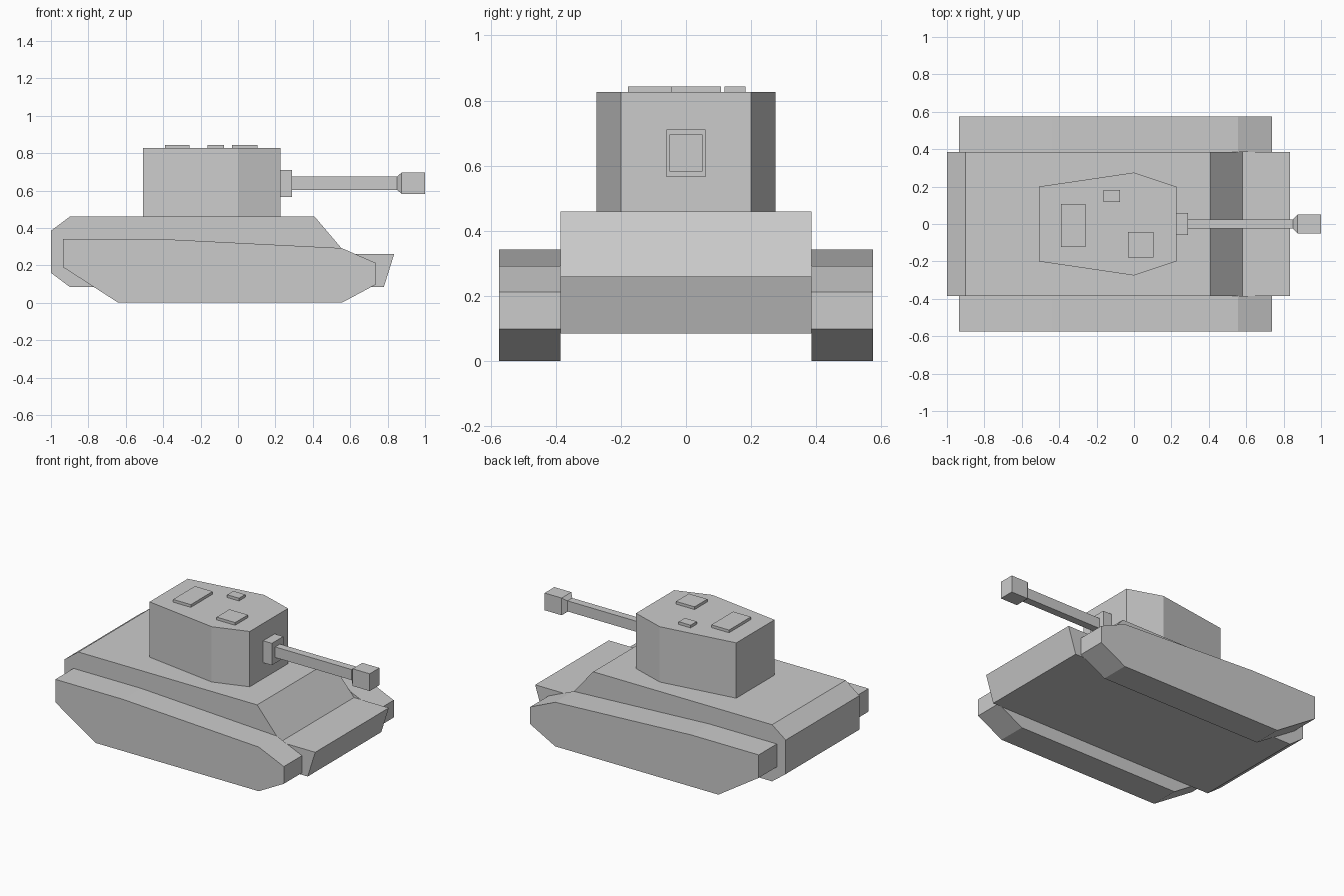
import bpy, bmesh
from mathutils import Vector

if "Cube" in bpy.data.objects:
    bpy.data.objects.remove(bpy.data.objects["Cube"])


def loft(name, rings):
    """Closed solid through successive rings of equal point count."""
    bm = bmesh.new()
    loops = [[bm.verts.new(p) for p in ring] for ring in rings]
    n = len(loops[0])
    for a, b in zip(loops, loops[1:]):
        for i in range(n):
            j = (i + 1) % n
            bm.faces.new((a[i], a[j], b[j], b[i]))
    bm.faces.new(loops[0])
    bm.faces.new(loops[-1])
    bmesh.ops.recalc_face_normals(bm, faces=bm.faces[:])
    mesh = bpy.data.meshes.new(name)
    bm.to_mesh(mesh)
    bm.free()
    obj = bpy.data.objects.new(name, mesh)
    bpy.context.collection.objects.link(obj)
    return obj


def side_extrude(name, profile, y0, y1):
    return loft(name, [[Vector((x, y, z)) for x, z in profile] for y in (y0, y1)])


def top_extrude(name, outline, z0, z1):
    return loft(name, [[Vector((x, y, z)) for x, y in outline] for z in (z0, z1)])


def rect_tube(name, sections):
    """Rectangular sections along x: (x, half width, bottom, top)."""
    return loft(name, [[Vector((x, -w, b)), Vector((x, w, b)),
                        Vector((x, w, t)), Vector((x, -w, t))]
                       for x, w, b, t in sections])


# Hull with sloped front plate and nose
side_extrude("hull", [(-1, 0.16), (-1, 0.385), (-0.9, 0.46), (0.41, 0.46),
                      (0.58, 0.26), (0.835, 0.26), (0.78, 0.085), (-0.9, 0.085)],
             -0.385, 0.385)

# Tracks, one on each side
track = [(-0.935, 0.19), (-0.935, 0.342), (-0.44, 0.342), (0.555, 0.292),
         (0.738, 0.212), (0.738, 0.098), (0.555, 0), (-0.64, 0)]
for name, s in (("right_track", -1), ("left_track", 1)):
    side_extrude(name, track, s * 0.385, s * 0.575)

# Six-sided turret
top_extrude("turret", [(-0.508, -0.2), (0, -0.275), (0.226, -0.2),
                       (0.226, 0.2), (0, 0.275), (-0.508, 0.2)], 0.46, 0.826)

# Roof hatches
for name, x0, x1, y0, y1 in (("rear_hatch", -0.39, -0.26, -0.122, 0.107),
                             ("small_hatch", -0.162, -0.075, 0.118, 0.183),
                             ("front_hatch", -0.032, 0.104, -0.178, -0.044)):
    top_extrude(name, [(x0, y0), (x1, y0), (x1, y1), (x0, y1)], 0.826, 0.844)

# Gun: mount, barrel and flared muzzle
rect_tube("gun_mount", [(0.226, 0.06, 0.566, 0.711), (0.29, 0.06, 0.566, 0.711)])
rect_tube("gun_barrel", [(0.29, 0.025, 0.604, 0.674), (0.85, 0.025, 0.604, 0.674)])
rect_tube("muzzle", [(0.85, 0.025, 0.604, 0.674), (0.875, 0.051, 0.582, 0.696),
                     (1.0, 0.051, 0.582, 0.696)])
